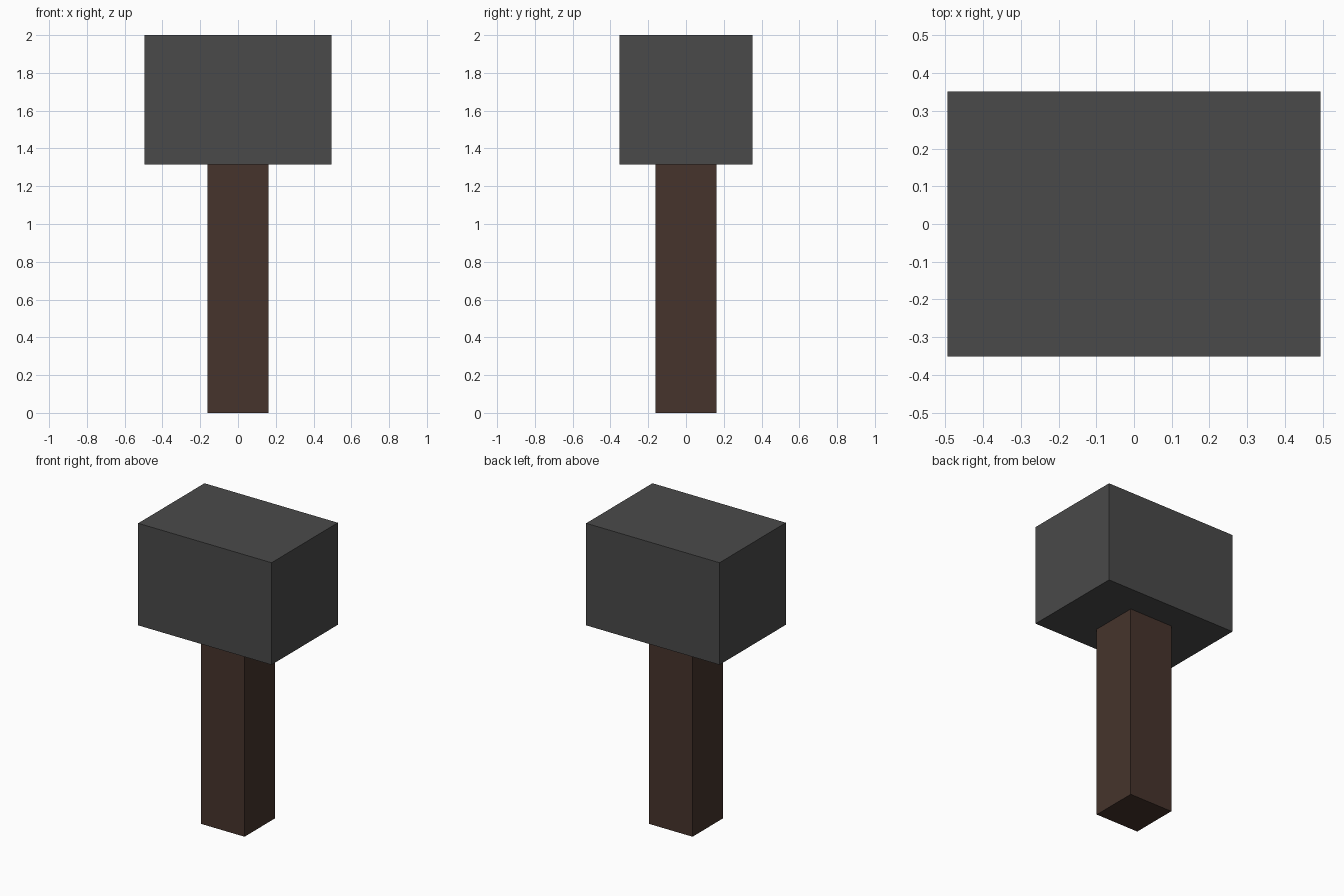
import bpy

cube = bpy.data.objects.get("Cube")
if cube:
    bpy.data.objects.remove(cube, do_unlink=True)


def make_material(name, color):
    mat = bpy.data.materials.new(name)
    mat.use_nodes = True
    mat.diffuse_color = color
    mat.node_tree.nodes["Principled BSDF"].inputs["Base Color"].default_value = color
    return mat


def box(name, size, bottom, mat):
    """Flat-faced box centred on the z axis, resting at the given height."""
    bpy.ops.mesh.primitive_cube_add(size=1, location=(0, 0, bottom + size[2] / 2))
    obj = bpy.context.object
    obj.name = name
    obj.scale = size
    bpy.ops.object.transform_apply(location=False, rotation=False, scale=True)
    obj.data.materials.append(mat)
    return obj


dark_grey = make_material("dark_grey_metal", (0.068, 0.068, 0.068, 1))
dark_brown = make_material("dark_brown_wood", (0.061, 0.034, 0.025, 1))

head_bottom = 1.315

# Square wooden handle
box("handle", (0.325, 0.325, head_bottom), 0, dark_brown)

# Heavy block head
box("hammer_head", (0.99, 0.703, 2 - head_bottom), head_bottom, dark_grey)
